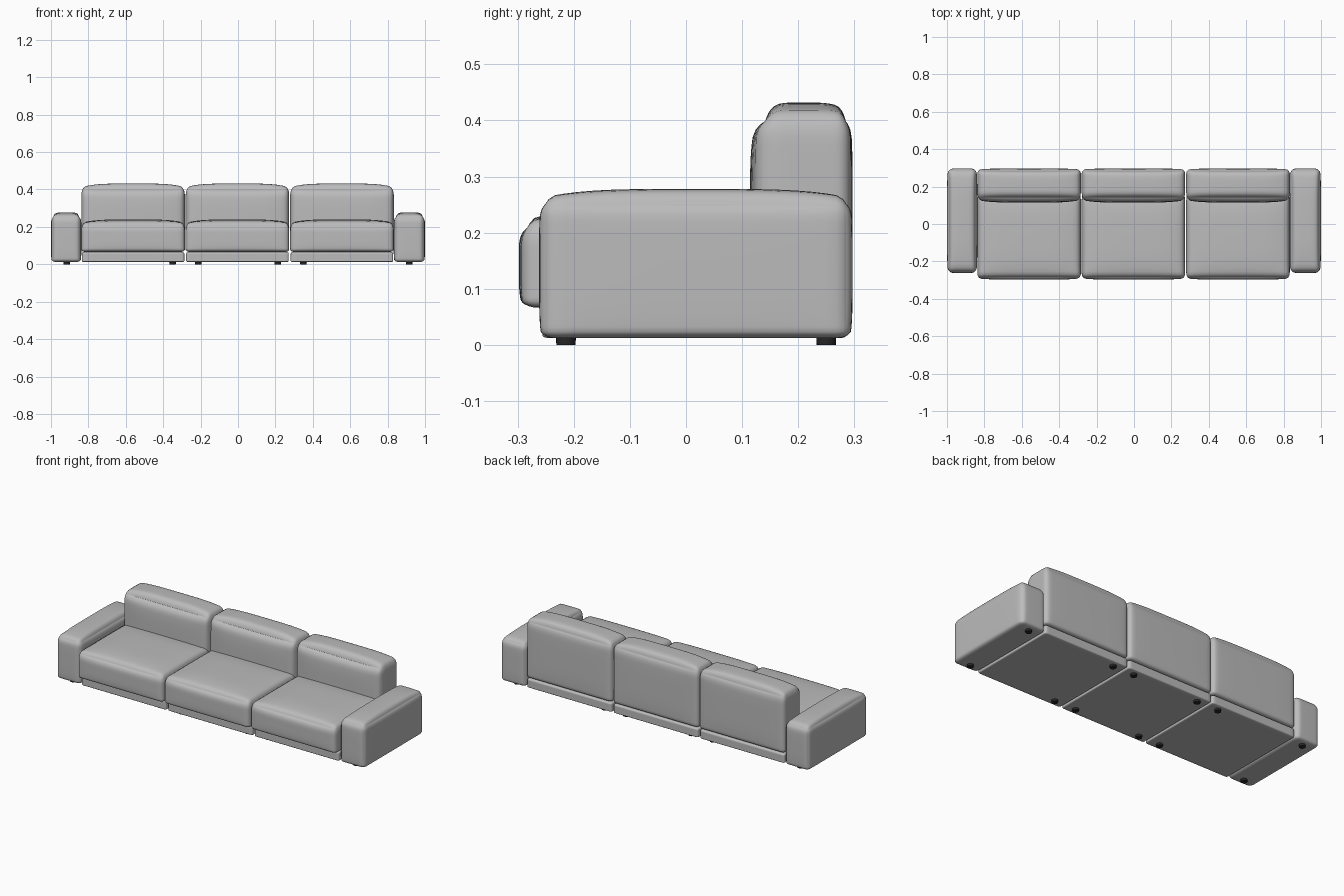
import bpy, bmesh, math
from mathutils import Vector

if "Cube" in bpy.data.objects:
    bpy.data.objects.remove(bpy.data.objects["Cube"], do_unlink=True)


def material(name, level):
    mat = bpy.data.materials.new(name)
    mat.use_nodes = True
    colour = (level, level, level, 1)
    mat.diffuse_color = colour
    mat.node_tree.nodes["Principled BSDF"].inputs["Base Color"].default_value = colour
    return mat


fabric = material("grey fabric", 0.5)
black = material("black plastic", 0.02)


def finish(bm, name, mat, smooth):
    mesh = bpy.data.meshes.new(name)
    bm.to_mesh(mesh)
    bm.free()
    mesh.materials.append(mat)
    obj = bpy.data.objects.new(name, mesh)
    bpy.context.collection.objects.link(obj)
    if smooth:
        mesh.shade_smooth()
    else:
        bpy.ops.object.select_all(action="DESELECT")
        obj.select_set(True)
        bpy.context.view_layer.objects.active = obj
        bpy.ops.object.shade_smooth_by_angle(angle=math.radians(40))
    return obj


def soft_box(name, lo, hi, r_lo, r_hi, puff_lo=(0, 0, 0), puff_hi=(0, 0, 0)):
    """Upholstered block: separate corner radii and bulges for each low and high side."""
    bm = bmesh.new()
    bmesh.ops.create_cube(bm, size=2)
    bmesh.ops.subdivide_edges(bm, edges=bm.edges[:], cuts=21, use_grid_fill=True)
    for v in bm.verts:
        # Crowd the grid towards the edges, where the rounding is
        u = [math.sin(c * math.pi / 2) for c in v.co]
        inner, radius, d = Vector(), Vector(), Vector()
        for i in range(3):
            p = lo[i] + (hi[i] - lo[i]) * (u[i] + 1) / 2
            inner[i] = min(max(p, lo[i] + r_lo[i]), hi[i] - r_hi[i])
            radius[i] = r_lo[i] if u[i] < 0 else r_hi[i]
            d[i] = (p - inner[i]) / radius[i]
        d.normalize()
        co = Vector([inner[i] + radius[i] * d[i] for i in range(3)])
        # Swell each side, fading out at its borders
        for i in range(3):
            a, b = u[i - 1], u[i - 2]
            swell = (1 - a ** 4) * (1 - b ** 4) * abs(u[i])
            co[i] += swell * (puff_hi[i] if u[i] > 0 else -puff_lo[i])
        v.co = co
    return finish(bm, name, fabric, True)


def foot(name, x, y):
    bm = bmesh.new()
    bmesh.ops.create_cone(bm, cap_ends=True, segments=20, radius1=0.017,
                          radius2=0.018, depth=0.016)
    bmesh.ops.translate(bm, verts=bm.verts[:], vec=(x, y, 0.008))
    finish(bm, name, black, False)


# Three seat modules
half = 0.277
for side, cx in (("right", -0.561), ("middle", -0.003), ("left", 0.556)):
    x0, x1 = cx - half, cx + half
    soft_box(side + "_base", (x0 + 0.003, -0.256, 0.012), (x1 - 0.003, 0.286, 0.066),
             (0.012, 0.012, 0.006), (0.012, 0.012, 0.01))
    soft_box(side + "_seat_cushion", (x0, -0.291, 0.066), (x1, 0.16, 0.222),
             (0.022, 0.028, 0.015), (0.022, 0.03, 0.045),
             puff_lo=(0, 0.007, 0), puff_hi=(0, 0, 0.018))
    soft_box(side + "_back_cushion", (x0, 0.128, 0.07), (x1, 0.292, 0.412),
             (0.022, 0.045, 0.015), (0.022, 0.025, 0.045),
             puff_lo=(0, 0.014, 0), puff_hi=(0, 0.005, 0.02))

# Armrests
for side, x0, x1 in (("right", -0.996, -0.841), ("left", 0.836, 0.996)):
    soft_box(side + "_armrest", (x0, -0.258, 0.012), (x1, 0.293, 0.262),
             (0.026, 0.026, 0.014), (0.026, 0.026, 0.036),
             puff_lo=(0.004, 0.004, 0), puff_hi=(0.004, 0.004, 0.016))

# Feet, four to a module
for i, x in enumerate((0.915, 0.35, 0.212)):
    for sx, side in ((-1, "right"), (1, "left")):
        for y, end in ((-0.214, "front"), (0.25, "back")):
            foot(f"{side}_{end}_foot_{i + 1}", sx * x, y)
